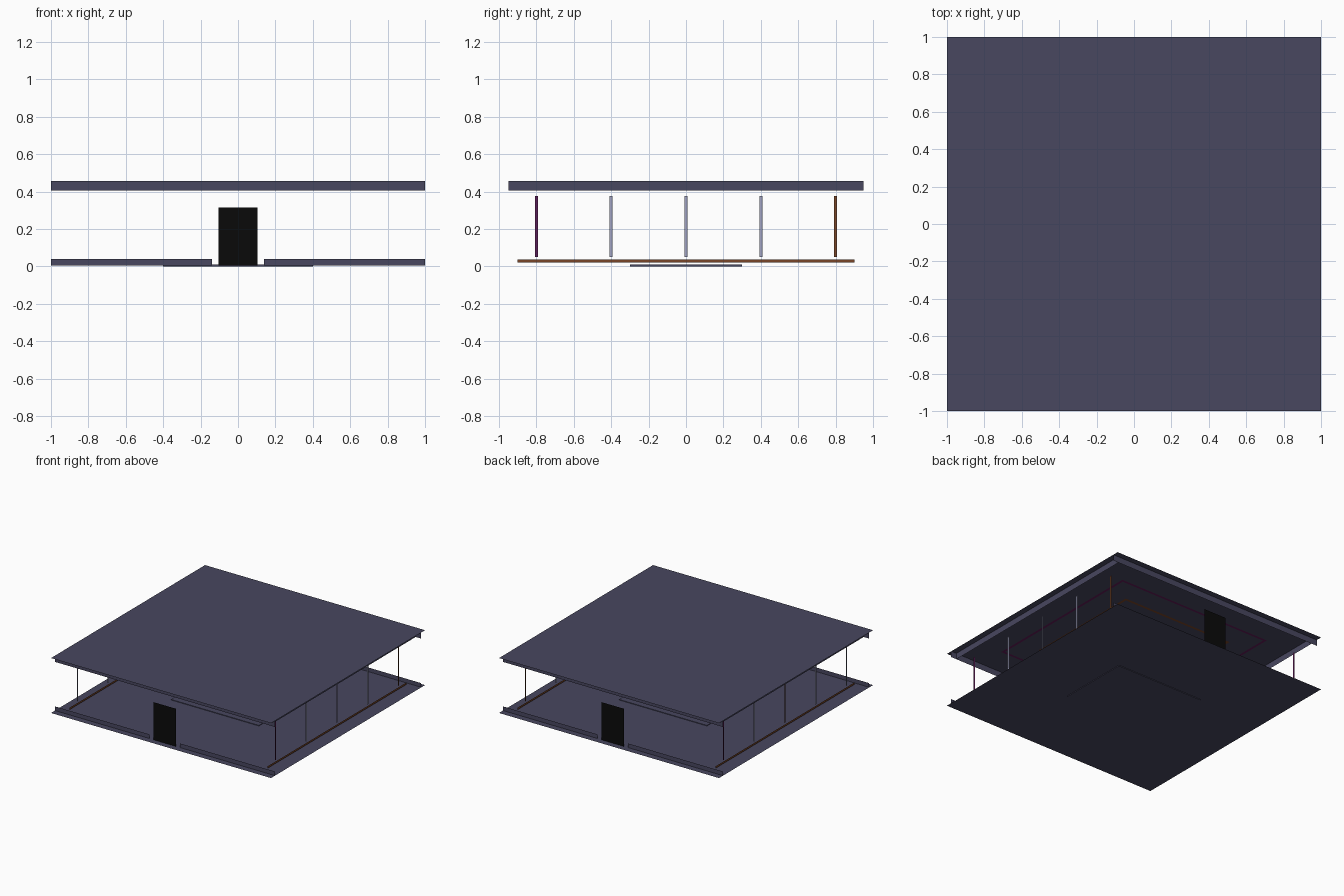
import bpy
import bmesh
from mathutils import Vector

old = bpy.data.objects.get("Cube")
if old:
    bpy.data.objects.remove(old, do_unlink=True)


def material(name, rgb):
    mat = bpy.data.materials.new(name)
    mat.use_nodes = True
    color = (*rgb, 1)
    mat.diffuse_color = color
    mat.node_tree.nodes["Principled BSDF"].inputs["Base Color"].default_value = color
    return mat


SLATE = material("slate", (0.065, 0.063, 0.115))
BLACK = material("door_black", (0.003, 0.003, 0.003))
PURPLE = material("purple", (0.12, 0.012, 0.10))
ORANGE = material("orange", (0.19, 0.06, 0.02))
PALE = material("pale_blue", (0.36, 0.37, 0.54))


def finish(name, bm, mat):
    mesh = bpy.data.meshes.new(name)
    bm.to_mesh(mesh)
    bm.free()
    mesh.materials.append(mat)
    obj = bpy.data.objects.new(name, mesh)
    bpy.context.collection.objects.link(obj)
    return obj


def panel(name, center, u, v, mat):
    """Flat rectangle with half-extent vectors u and v; faces along u x v."""
    bm = bmesh.new()
    c, u, v = Vector(center), Vector(u), Vector(v)
    bm.faces.new([bm.verts.new(p) for p in (c - u - v, c + u - v, c + u + v, c - u + v)])
    return finish(name, bm, mat)


def ring(name, half, width, z, mat):
    """Flat square frame facing down."""
    bm = bmesh.new()
    corners = [(-1, -1), (1, -1), (1, 1), (-1, 1)]
    inner, outer = [[bm.verts.new((x * r, y * r, z)) for x, y in corners]
                    for r in (half - width / 2, half + width / 2)]
    for i in range(4):
        j = (i + 1) % 4
        bm.faces.new((inner[i], inner[j], outer[j], outer[i]))
    return finish(name, bm, mat)


# Floor, ceiling and the low slab in the middle
FLOOR, CEILING = 0.005, 0.456
panel("floor", (0, 0, FLOOR), (1, 0, 0), (0, 1, 0), SLATE)
panel("ceiling", (0, 0, CEILING), (1, 0, 0), (0, 1, 0), SLATE)
bm = bmesh.new()
bmesh.ops.create_cube(bm, size=1)
bmesh.ops.scale(bm, vec=(0.8, 0.6, 0.01), verts=bm.verts)
bmesh.ops.translate(bm, vec=(0, 0, 0.005), verts=bm.verts)
finish("floor_slab", bm, SLATE)

# Ceiling light frames
ring("outer_ceiling_strip", 0.7, 0.02, CEILING - 0.005, PURPLE)
ring("inner_ceiling_strip", 0.5, 0.02, CEILING - 0.005, ORANGE)

# Front and back: crown trim, split baseboards and a door
for side, s in (("front", -1), ("back", 1)):
    y = 0.95 * s
    panel(side + "_crown_trim", (0, y, 0.431), (-s, 0, 0), (0, 0, 0.025), SLATE)
    for end, t in (("left", 1), ("right", -1)):
        panel(f"{side}_{end}_baseboard", (0.57 * t, y, 0.023),
              (-0.43 * s, 0, 0), (0, 0, 0.017), SLATE)
    panel(side + "_door", (0, y, 0.16), (-0.103 * s, 0, 0), (0, 0, 0.155), BLACK)

# Left and right: crown trim, low strip and upright strips
uprights = {1: (PURPLE, PALE, PALE, PALE, ORANGE),
            -1: (PURPLE, PALE, ORANGE, PALE, PALE)}
for side, s in (("left", 1), ("right", -1)):
    panel(side + "_crown_trim", (0.95 * s, 0, 0.431), (0, 0.95 * s, 0), (0, 0, 0.025), SLATE)
    panel(side + "_low_strip", (0.9 * s, 0, 0.029), (0, 0.9 * s, 0), (0, 0, 0.008), ORANGE)
    for i, mat in enumerate(uprights[s]):
        panel(f"{side}_upright_strip_{i + 1}", (0.9 * s, (0.4 * i - 0.8) * s, 0.213),
              (0, 0.008 * s, 0), (0, 0, 0.163), mat)
